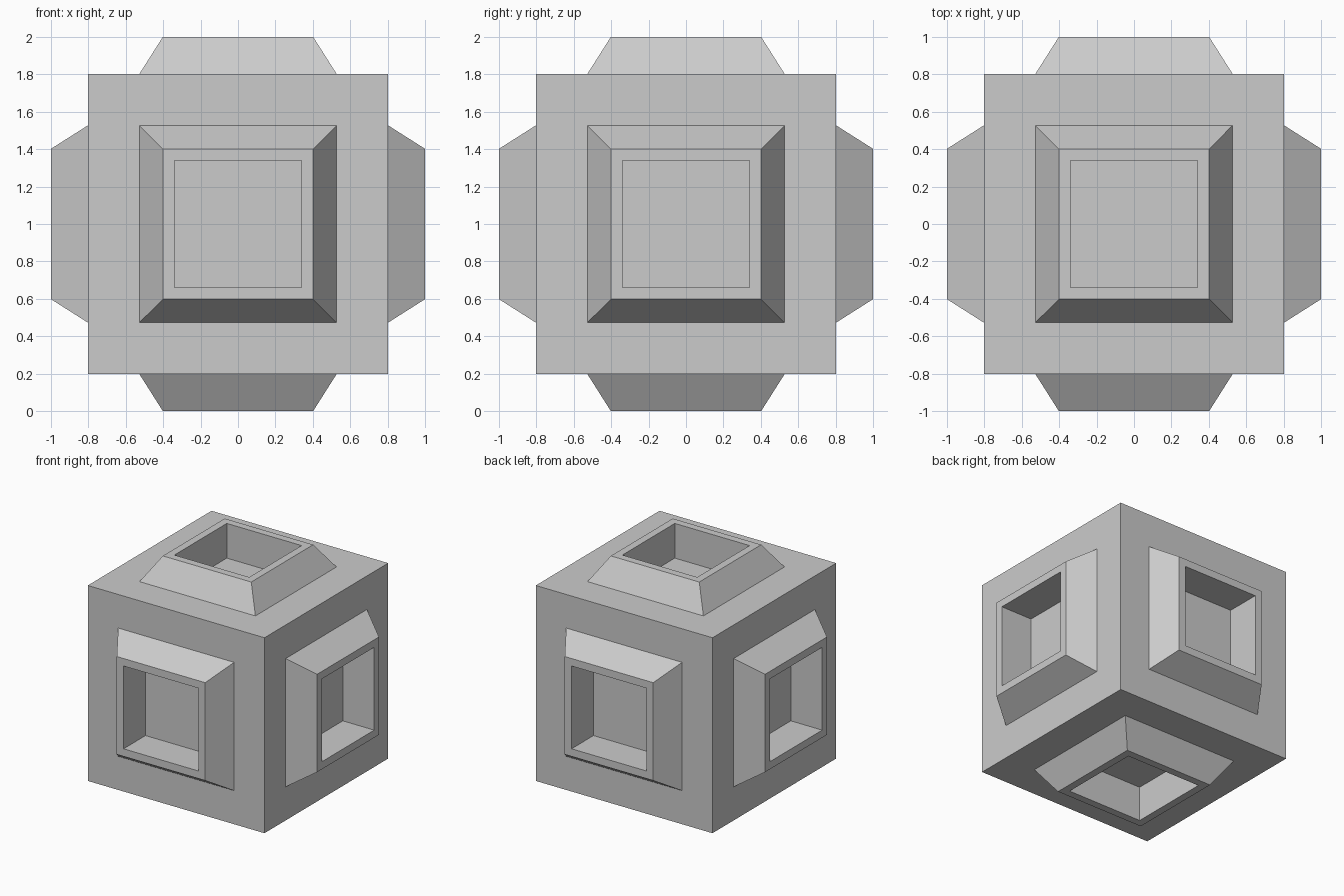
import bpy, bmesh

if "Cube" in bpy.data.objects:
    bpy.data.objects.remove(bpy.data.objects["Cube"])

CORE = 0.803     # half width of the cube
BASE = 0.527     # half width of each raised frame at its base
TOP = 0.402      # half width of each raised frame at its top
HOLE = 0.34      # half width of the square recess
RISE = 1.0 - CORE
DEPTH = 0.285    # recess depth

bm = bmesh.new()
bmesh.ops.create_cube(bm, size=2 * CORE)
faces = list(bm.faces)


def inset(thickness, depth=0.0):
    bmesh.ops.inset_individual(bm, faces=faces, thickness=thickness,
                               depth=depth, use_even_offset=True)


# Flat border, sloped frame, then rim on all six sides
inset(CORE - BASE)
inset(BASE - TOP, RISE)
inset(TOP - HOLE)

# Straight-walled square recesses
bm.normal_update()
for f in bmesh.ops.extrude_discrete_faces(bm, faces=faces)["faces"]:
    f.normal_update()
    bmesh.ops.translate(bm, verts=f.verts, vec=-f.normal * DEPTH)

bmesh.ops.translate(bm, verts=bm.verts, vec=(0, 0, 1))
bmesh.ops.recalc_face_normals(bm, faces=bm.faces)

mesh = bpy.data.meshes.new("socketed_cube")
bm.to_mesh(mesh)
bm.free()
bpy.context.collection.objects.link(bpy.data.objects.new("socketed_cube", mesh))
